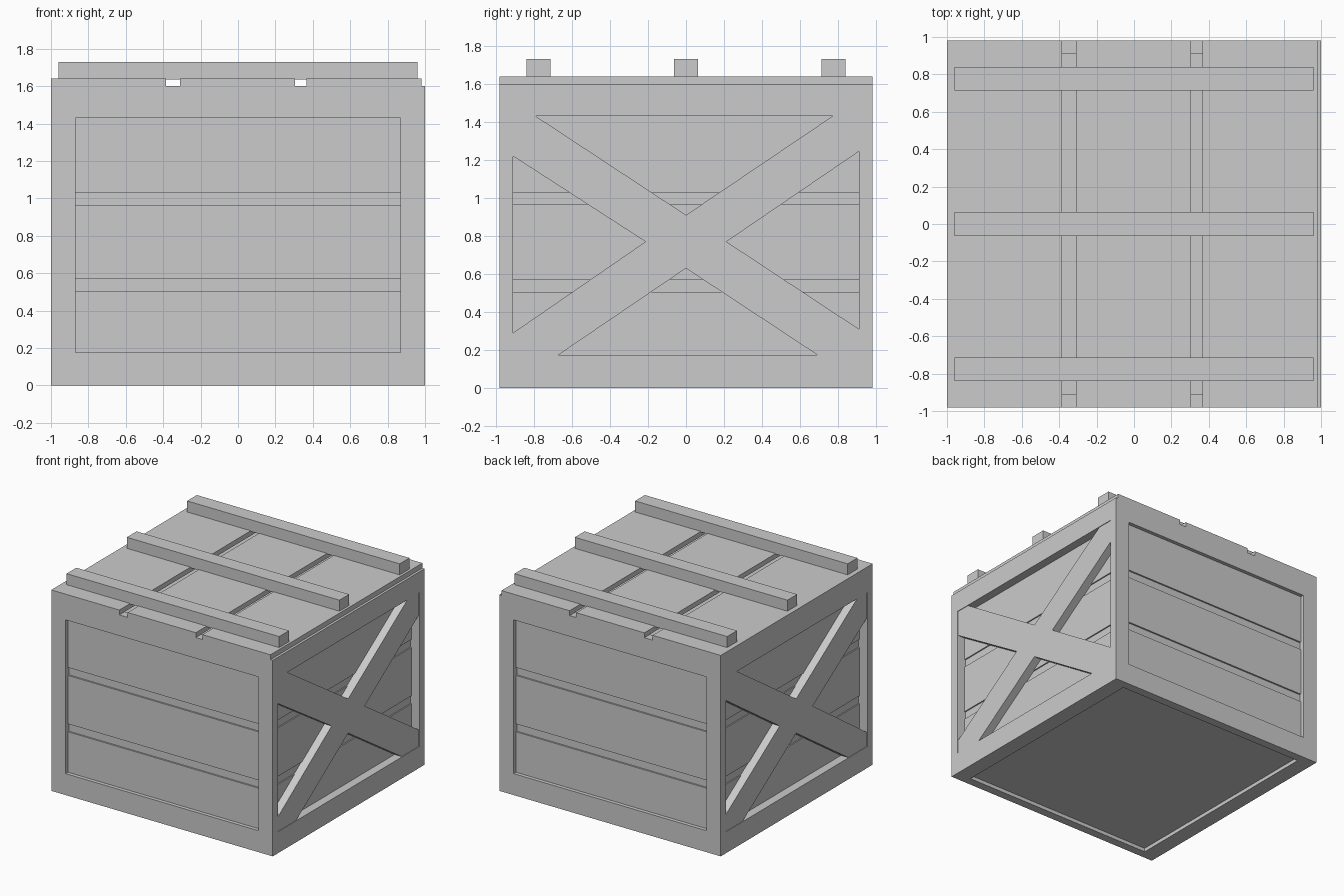
import bpy, bmesh
from mathutils import Vector

if "Cube" in bpy.data.objects:
    bpy.data.objects.remove(bpy.data.objects["Cube"])


def boxes(name, ranges):
    """One object made of boxes given as (x0, x1, y0, y1, z0, z1)."""
    bm = bmesh.new()
    for x0, x1, y0, y1, z0, z1 in ranges:
        vs = bmesh.ops.create_cube(bm, size=1)["verts"]
        for v in vs:
            v.co = Vector((x1 if v.co.x > 0 else x0,
                           y1 if v.co.y > 0 else y0,
                           z1 if v.co.z > 0 else z0))
    return finish(name, bm)


def finish(name, bm):
    bmesh.ops.recalc_face_normals(bm, faces=bm.faces)
    me = bpy.data.meshes.new(name)
    bm.to_mesh(me)
    bm.free()
    ob = bpy.data.objects.new(name, me)
    bpy.context.collection.objects.link(ob)
    return ob


X, Y, H = 1.0, 0.98, 1.6            # outer half sizes and body height
IX, IY = 0.87, 0.91                 # inner edges of the frame
RAILS = ((0, 0.175), (1.43, H))

# corner posts
boxes("corner_posts", [(min(s * IX, s * X), max(s * IX, s * X),
                        min(t * IY, t * Y), max(t * IY, t * Y), 0, H)
                       for s in (-1, 1) for t in (-1, 1)])

# bottom and top rails on all four sides
boxes("front_back_rails", [(-IX, IX, a, b, z0, z1)
                           for a, b in ((-Y, -IY), (IY, Y)) for z0, z1 in RAILS])
boxes("side_rails", [(a, b, -IY, IY, z0, z1)
                     for a, b in ((-X, -IX), (IX, X)) for z0, z1 in RAILS])

# inner box, seen in the grooves and from below
boxes("inner_box", [(-0.92, 0.92, -0.937, 0.937, 0.03, 1.57)])

# wall planks with two grooves between them
for i, (z0, z1) in enumerate(((0.1, 0.505), (0.57, 0.965), (1.03, 1.5))):
    boxes(f"wall_plank_{i + 1}", [(-0.93, 0.93, -0.95, 0.95, z0, z1)])

# cross braces on the left and right sides, as (y, z) outline
cross = [(-0.91, 0.175), (-0.67, 0.175), (0, 0.63), (0.69, 0.175),
         (0.91, 0.175), (0.91, 0.31), (0.213, 0.77), (0.91, 1.245),
         (0.91, 1.43), (0.77, 1.43), (0, 0.91), (-0.79, 1.43),
         (-0.91, 1.43), (-0.91, 1.22), (-0.213, 0.77), (-0.91, 0.29)]
for side, s in (("right", 1), ("left", -1)):
    bm = bmesh.new()
    face = bm.faces.new([bm.verts.new((s * 0.925, y, z)) for y, z in cross])
    ext = bmesh.ops.extrude_face_region(bm, geom=[face])["geom"]
    bmesh.ops.translate(bm, vec=(s * 0.07, 0, 0),
                        verts=[g for g in ext if isinstance(g, bmesh.types.BMVert)])
    finish(f"{side}_cross_brace", bm)

# lid boards
boxes("lid_boards", [(a, b, -Y, Y, H, 1.64)
                     for a, b in ((-1, -0.385), (-0.31, 0.305), (0.365, 0.98))])

# lid battens
boxes("lid_battens", [(-0.96, 0.96, y - 0.063, y + 0.063, 1.635, 1.73)
                      for y in (-0.777, 0, 0.777)])
